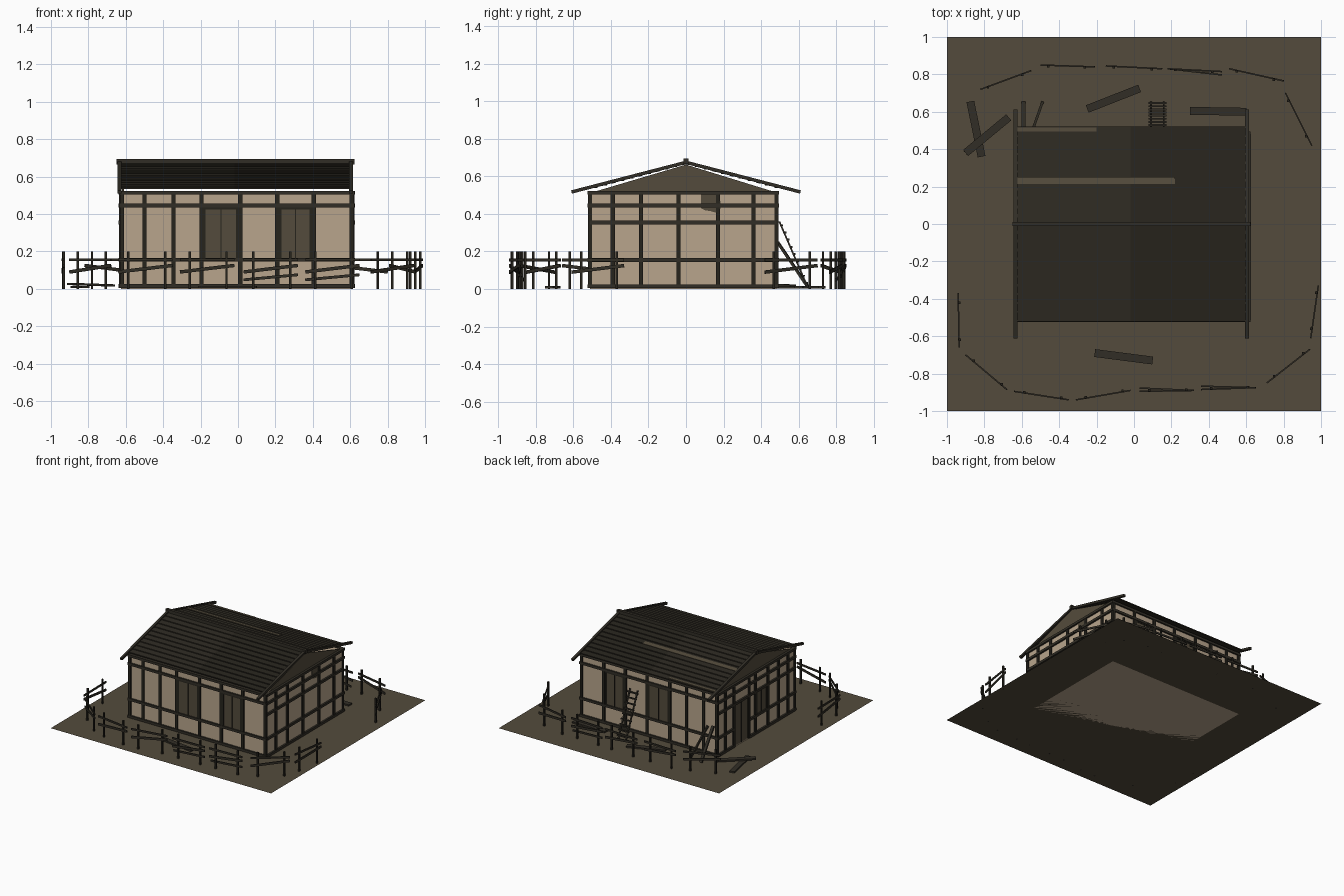
import bpy, bmesh, math
from mathutils import Vector

if "Cube" in bpy.data.objects:
    bpy.data.objects.remove(bpy.data.objects["Cube"])

def mat(name, c):
    m = bpy.data.materials.new(name)
    m.diffuse_color = (*c, 1)
    m.use_nodes = True
    m.node_tree.nodes["Principled BSDF"].inputs["Base Color"].default_value = m.diffuse_color
    return m

EARTH = mat("earth_brown", (0.088, 0.071, 0.045))
PLASTER = mat("plaster", (0.48, 0.375, 0.265))
TIMBER = mat("timber", (0.031, 0.027, 0.019))
DARK = mat("dark_timber", (0.019, 0.017, 0.012))
ROOF_A = mat("roof_plank", (0.027, 0.023, 0.016))
ROOF_B = mat("old_roof_plank", (0.021, 0.018, 0.0125))

class Part:
    """Collects several simple solids into one named object."""
    def __init__(self, name, material):
        self.name, self.material, self.bm = name, material, bmesh.new()

    def beam(self, p, q, w, t):
        # bar from p to q, w wide sideways and t thick
        p, q = Vector(p), Vector(q)
        d = (q - p).normalized()
        side = d.cross(Vector((0, 0, 1)))
        side = side.normalized() if side.length > 0.01 else Vector((1, 0, 0))
        up = side.cross(d)
        ends = []
        for c in (p, q):
            ends.append([self.bm.verts.new(c + side * w / 2 * a + up * t / 2 * b)
                         for a, b in ((-1, -1), (1, -1), (1, 1), (-1, 1))])
        A, B = ends
        self.bm.faces.new(A)
        self.bm.faces.new(B[::-1])
        for i in range(4):
            j = (i + 1) % 4
            self.bm.faces.new((A[j], A[i], B[i], B[j]))

    def box(self, x0, x1, y0, y1, z0, z1):
        ym, zm = (y0 + y1) / 2, (z0 + z1) / 2
        self.beam((x0, ym, zm), (x1, ym, zm), abs(y1 - y0), abs(z1 - z0))

    def prism(self, pts, offset):
        vs = [self.bm.verts.new(p) for p in pts]
        f = self.bm.faces.new(vs)
        r = bmesh.ops.extrude_face_region(self.bm, geom=[f])
        bmesh.ops.translate(self.bm, vec=offset,
                            verts=[v for v in r["geom"] if isinstance(v, bmesh.types.BMVert)])

    def done(self):
        bmesh.ops.recalc_face_normals(self.bm, faces=self.bm.faces)
        me = bpy.data.meshes.new(self.name)
        self.bm.to_mesh(me)
        self.bm.free()
        me.materials.append(self.material)
        bpy.context.collection.objects.link(bpy.data.objects.new(self.name, me))

X0, X1, Y0, Y1, TOP = -0.625, 0.612, -0.512, 0.482, 0.515

# ground sheet
g = Part("yard_ground", EARTH)
g.bm.faces.new([g.bm.verts.new(p) for p in ((-1, -1, 0), (1, -1, 0), (1, 1, 0), (-1, 1, 0))])
g.done()

# plastered walls
w = Part("plaster_walls", PLASTER)
w.box(X0, X1, Y0, Y1, 0.0, TOP)
w.done()

# timber frame: posts and rails on every wall
posts, rails = Part("wall_posts", DARK), Part("wall_rails", TIMBER)
R = 0.011
for y in (Y0, Y1):
    for x in (-0.62, -0.50, -0.345, -0.195, 0.012, 0.21, 0.405, 0.608):
        posts.box(x - R, x + R, y - R, y + R, 0.005, 0.52)
    for z in (0.015, 0.155, 0.445, 0.513):
        rails.box(X0 - 0.012, X1 + 0.012, y - 0.013, y + 0.013, z - 0.01, z + 0.01)
side_posts = {X1: (-0.39, -0.24, -0.04, 0.17, 0.36),
              X0: (-0.42, -0.30, -0.16, 0.0, 0.08, 0.28, 0.39)}
for x, ys in side_posts.items():
    for y in ys:
        posts.box(x - R, x + R, y - R, y + R, 0.005, 0.52)
    for z in (0.155, 0.355, 0.445, 0.513, 0.015):
        gaps = [(Y0, Y1)]
        if x == X0 and z < 0.3:          # leave the doorway open
            gaps = [(Y0, 0.08), (0.28, Y1)]
        for a, b in gaps:
            rails.box(x - 0.014, x + 0.014, a, b, z - 0.01, z + 0.01)
posts.done()
rails.done()

# windows, door and the broken patch, as thin plates with dark bars
panes, bars = Part("window_and_door_panels", EARTH), Part("window_and_door_frames", DARK)
for y, s in ((Y0, -1), (Y1, 1)):
    for a, b in ((-0.185, 0.002), (0.22, 0.395)):
        panes.box(a, b, y, y + s * 0.004, 0.165, 0.435)
        m = (a + b) / 2
        for x in (a + 0.006, m, b - 0.006):
            h = 0.002 if x == m else 0.006
            bars.box(x - h, x + h, y, y + s * 0.008, 0.16, 0.435)
        bars.box(a, b, y, y + s * 0.008, 0.425, 0.437)
for a, b, z0, z1 in ((0.09, 0.27, 0.01, 0.345), (-0.15, -0.01, 0.165, 0.345)):
    panes.box(X0 - 0.004, X0, a, b, z0, z1)
    for y in (a + 0.006, (a + b) / 2, b - 0.006):
        bars.box(X0 - 0.008, X0, y - 0.004, y + 0.004, z0, z1)
panes.done()
bars.done()
hole = Part("broken_plaster_patch", EARTH)
hole.prism([(X1, y, z) for y, z in ((0.08, 0.505), (0.08, 0.43), (0.10, 0.42), (0.13, 0.415),
                                    (0.165, 0.405), (0.185, 0.43), (0.18, 0.505))], (0.005, 0, 0))
hole.done()

# gable boards
gab = Part("gable_boards", EARTH)
for x in (X0 + 0.005, X1 - 0.015):
    gab.prism([(x, -0.50, TOP), (x, 0.48, TOP), (x, 0, 0.663)], (0.01, 0, 0))
gab.done()

# roof: overlapping planks, two lengths per row
SL = 0.262
def roof_z(y):
    return 0.674 - SL * abs(y)
left, right, worn = (Part("roof_planks_left", ROOF_A), Part("roof_planks_right", ROOF_B),
                     Part("worn_roof_plank", EARTH))
N, STEP = 11, 0.0468
for s in (-1, 1):
    for i in range(N):
        a, b = i * STEP, (i + 1) * STEP + 0.006
        for part, x0, x1 in ((left, -0.63, -0.018), (right, -0.018, 0.60)):
            za, zb = roof_z(a) - 0.003, roof_z(b) + 0.005
            part.prism([(x0, s * a, za), (x0, s * b, zb), (x0, s * b, zb - 0.008),
                        (x0, s * a, za - 0.008)], (x1 - x0, 0, 0))
for x0, x1, a, b in ((-0.628, 0.22, 0.215, 0.25), (-0.628, -0.2, 0.495, 0.515)):
    worn.prism([(x0, a, roof_z(a) + 0.002), (x0, b, roof_z(b) + 0.006), (x1, b, roof_z(b) + 0.006),
                (x1, a, roof_z(a) + 0.002)], (0, 0, 0.003))
for p in (left, right, worn):
    p.done()

# ridge beam and sloping barge boards
ridge = Part("ridge_beam", TIMBER)
ridge.box(-0.65, 0.622, -0.012, 0.012, 0.665, 0.695)
ridge.done()
barge = Part("barge_boards", TIMBER)
for x in (-0.633, 0.604):
    for s in (-1, 1):
        barge.beam((x, 0, 0.675), (x, s * 0.61, 0.517), 0.02, 0.018)
barge.done()

# broken fence around the yard: two posts, a level rail and a slipped rail each
fp, fr = Part("fence_posts", DARK), Part("fence_rails", TIMBER)
SEGMENTS = [(-.82, .72, -.55, .82), (-.50, .85, -.21, .84), (-.15, .845, .15, .83),
            (.18, .83, .47, .815), (.51, .83, .80, .765), (.81, .70, .95, .42),
            (.985, -.33, .945, -.61), (.94, -.67, .71, -.85), (.65, -.875, .36, -.885),
            (.32, -.89, .03, -.895), (-.02, -.89, -.31, -.94), (-.35, -.94, -.64, -.895),
            (-.68, -.885, -.90, -.70), (-.935, -.66, -.94, -.37)]
for k, (xa, ya, xb, yb) in enumerate(SEGMENTS):
    a, b = Vector((xa, ya, 0)), Vector((xb, yb, 0))
    out = (b - a).normalized().cross(Vector((0, 0, -1))) * 0.009
    for t in (0.14, 0.82):
        c = a.lerp(b, t) - out * 0.5
        fp.beam(c, c + Vector((0, 0, 0.2)), 0.013, 0.013)
    up = Vector((0, 0, 1))
    fr.beam(a + up * 0.155, b + up * 0.155, 0.008, 0.015)
    fr.beam(a + up * 0.125, b + up * 0.09, 0.008, 0.018)
    if k in (3, 8, 9):                   # extra fallen rail
        fr.beam(a + up * 0.075, b + up * 0.048 - out * 2, 0.008, 0.015)
fp.done()
fr.done()

# loose planks lying on the ground
loose = Part("loose_planks", TIMBER)
for xa, ya, xb, yb, za, zb in ((-.875, .655, -.815, .36, .01, .01), (-.90, .38, -.67, .57, .026, .018),
                               (-.25, .615, .03, .725, .01, .01), (.30, .605, .60, .60, .01, .01),
                               (-.21, -.69, .10, -.73, .01, .01)):
    loose.beam((xa, ya, za), (xb, yb, zb), 0.042, 0.012)
loose.done()

# props leaning on the back wall
prop = Part("leaning_beams", TIMBER)
prop.beam((-0.59, 0.49, 0.25), (-0.59, 0.65, 0.01), 0.022, 0.014)
prop.beam((-0.545, 0.495, 0.24), (-0.49, 0.65, 0.01), 0.014, 0.014)
prop.done()

# ladder
lad = Part("ladder", TIMBER)
foot, head = Vector((0.125, 0.65, 0.006)), Vector((0.125, 0.497, 0.36))
for dx in (-0.034, 0.034):
    o = Vector((dx, 0, 0))
    lad.beam(foot + o, head + o, 0.01, 0.009)
for i in range(9):
    c = foot.lerp(head, (i + 0.6) / 9.2) + Vector((0, 0.006, 0.003))
    lad.beam(c - Vector((0.048, 0, 0)), c + Vector((0.048, 0, 0)), 0.01, 0.01)
lad.done()
